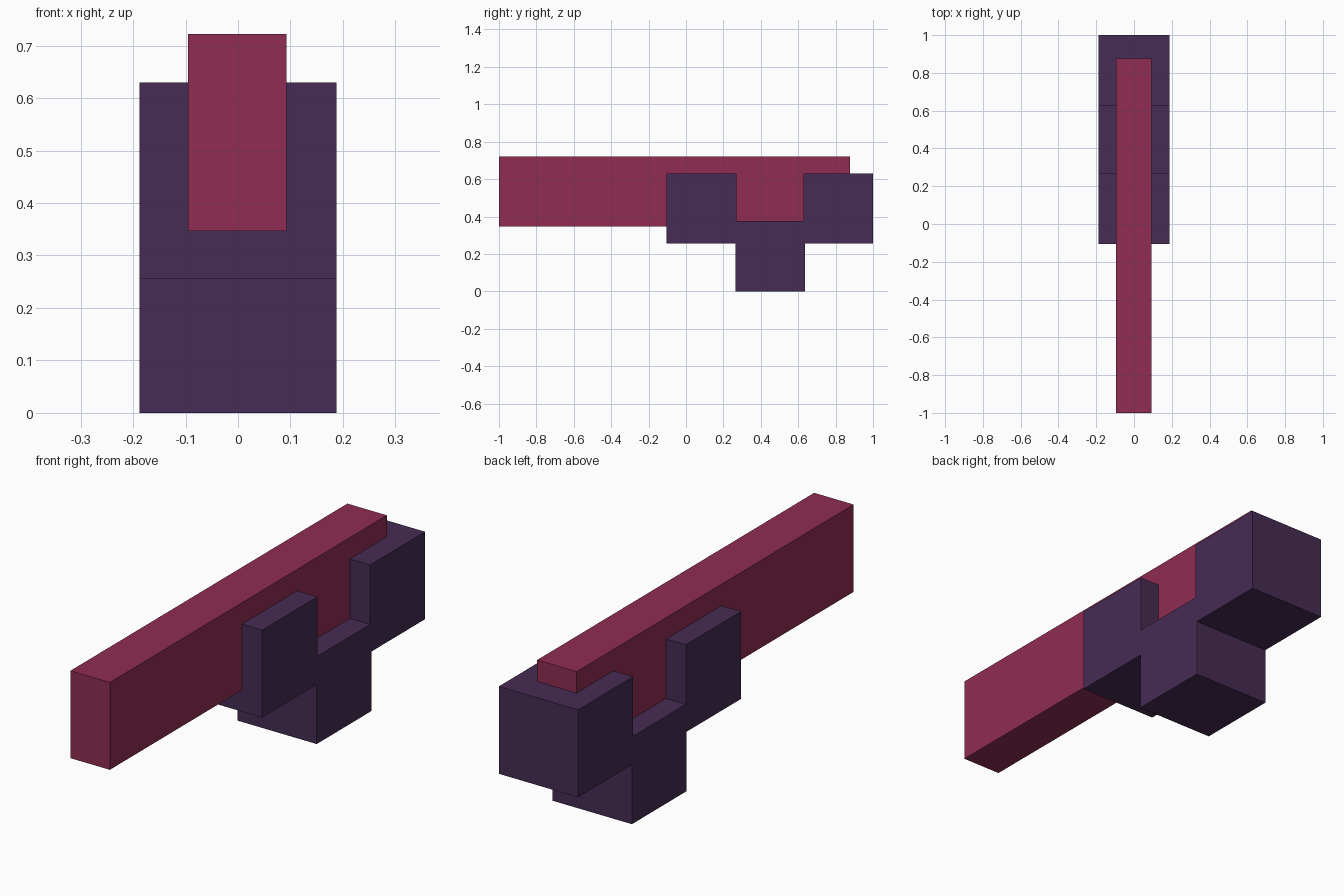
import bpy
import bmesh

cube = bpy.data.objects.get("Cube")
if cube:
    bpy.data.objects.remove(cube, do_unlink=True)


def material(name, rgb):
    mat = bpy.data.materials.new(name)
    mat.use_nodes = True
    mat.diffuse_color = (*rgb, 1)
    bsdf = next(n for n in mat.node_tree.nodes if n.type == 'BSDF_PRINCIPLED')
    bsdf.inputs["Base Color"].default_value = (*rgb, 1)
    return mat


def extrude_side_profile(name, points, x0, x1, mat):
    """Make a solid from a (y, z) outline, running from x0 to x1."""
    bm = bmesh.new()
    face = bm.faces.new([bm.verts.new((x0, y, z)) for y, z in points])
    result = bmesh.ops.extrude_face_region(bm, geom=[face], use_keep_orig=True)
    moved = [v for v in result["geom"] if isinstance(v, bmesh.types.BMVert)]
    bmesh.ops.translate(bm, verts=moved, vec=(x1 - x0, 0, 0))
    bmesh.ops.recalc_face_normals(bm, faces=bm.faces)
    mesh = bpy.data.meshes.new(name)
    bm.to_mesh(mesh)
    bm.free()
    mesh.materials.append(mat)
    obj = bpy.data.objects.new(name, mesh)
    bpy.context.collection.objects.link(obj)
    return obj


purple = material("dark purple", (0.061, 0.025, 0.089))
crimson = material("crimson", (0.279, 0.026, 0.084))

# Notched holder with a short stem underneath
holder_outline = [
    (-0.105, 0.255), (0.265, 0.255), (0.265, 0.0), (0.635, 0.0),
    (0.635, 0.255), (1.0, 0.255), (1.0, 0.63), (0.627, 0.63),
    (0.627, 0.375), (0.27, 0.375), (0.27, 0.63), (-0.105, 0.63),
]
extrude_side_profile("holder", holder_outline, -0.188, 0.188, purple)

# Long bar seated in the holder, reaching out to the front
bar_outline = [(-1.0, 0.347), (0.877, 0.347), (0.877, 0.722), (-1.0, 0.722)]
extrude_side_profile("long_bar", bar_outline, -0.095, 0.092, crimson)
